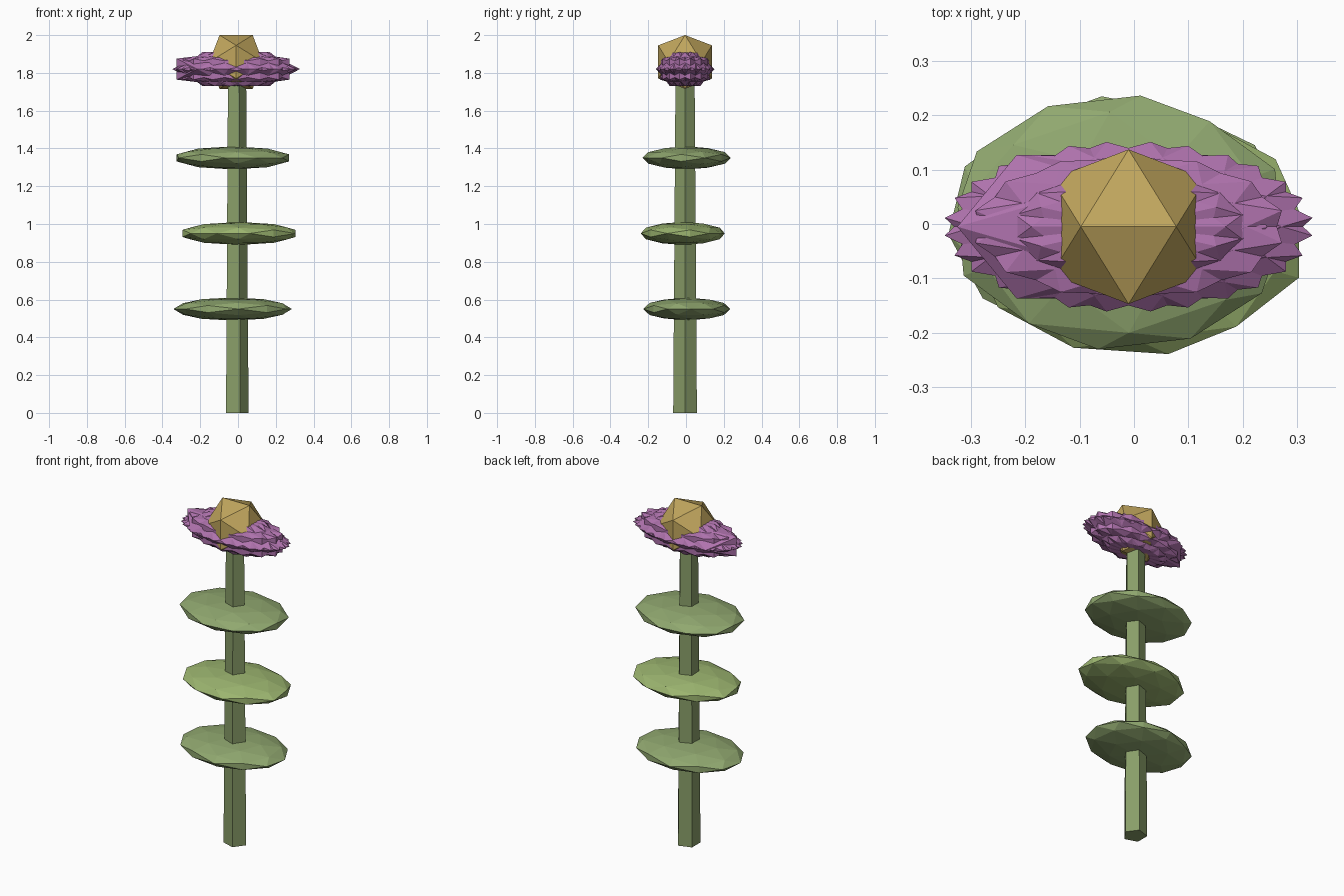
import bpy, bmesh, math
from mathutils import Matrix, Vector

if "Cube" in bpy.data.objects:
    bpy.data.objects.remove(bpy.data.objects["Cube"])

PHI = (1 + 5 ** 0.5) / 2
CX, CY = -0.01, -0.005


def material(name, rgb):
    m = bpy.data.materials.new(name)
    m.diffuse_color = (*rgb, 1)
    m.use_nodes = True
    m.node_tree.nodes["Principled BSDF"].inputs["Base Color"].default_value = m.diffuse_color
    return m


def add_object(name, bm, mat):
    bmesh.ops.recalc_face_normals(bm, faces=bm.faces)
    me = bpy.data.meshes.new(name)
    bm.to_mesh(me)
    bm.free()
    me.materials.append(mat)
    ob = bpy.data.objects.new(name, me)
    bpy.context.collection.objects.link(ob)
    return ob


def ico(name, centre, radii, mat, turn=0.0, split=False):
    """Icosahedron with an edge on top, turned about z, then squashed."""
    bm = bmesh.new()
    for a in (-1, 1):
        for b in (-PHI, PHI):
            for co in ((a, 0, b), (b, a, 0), (0, b, a)):
                bm.verts.new(Vector(co).normalized())
    bmesh.ops.convex_hull(bm, input=bm.verts)
    if split:
        bmesh.ops.subdivide_edges(bm, edges=bm.edges[:], cuts=1, use_grid_fill=True)
        for v in bm.verts:
            v.co.normalize()
    bm.transform(Matrix.Translation(centre) @ Matrix.Diagonal((*radii, 1))
                 @ Matrix.Rotation(turn, 4, 'Z'))
    return add_object(name, bm, mat)


stem_green = material("stem_green", (0.25, 0.34, 0.14))
leaf_green = material("leaf_green", (0.28, 0.39, 0.16))
bright_green = material("bright_green", (0.33, 0.46, 0.16))
purple = material("purple", (0.43, 0.17, 0.42))
gold = material("gold", (0.53, 0.38, 0.11))

# Five-sided tapering stem
bm = bmesh.new()
bmesh.ops.create_cone(bm, cap_ends=True, segments=5, radius1=0.066, radius2=0.053, depth=1.8)
first = max((v for v in bm.verts if v.co.z < 0), key=lambda v: v.co.length)
bm.transform(Matrix.Translation((CX, CY, 0.9))
             @ Matrix.Rotation(-math.atan2(first.co.y, first.co.x), 4, 'Z'))
add_object("stem", bm, stem_green)

# Three flat leaves
for i, (x, y, z, rx, ry, turn, mat) in enumerate([
        (-0.028, 0.004, 0.55, 0.315, 0.232, 0.1, leaf_green),
        (0.005, -0.017, 0.95, 0.32, 0.226, 1.2, bright_green),
        (-0.027, 0.003, 1.35, 0.315, 0.235, 2.0, leaf_green)]):
    ico(f"leaf_{i + 1}", (x, y, z), (rx, ry, 0.061), mat, turn, True)

# Overlapping ring of petals
for k in range(7):
    ico(f"petal_{k + 1}", (CX, CY, 1.82), (0.34, 0.157, 0.106), purple, k * math.tau / 7)
ico("petal_8", (CX - 0.03, CY, 1.82), (0.335, 0.155, 0.106), purple, math.pi / 2)

# Flower centre
ico("flower_centre", (CX, CY, 1.858), (0.167, 0.167, 0.167), gold)
